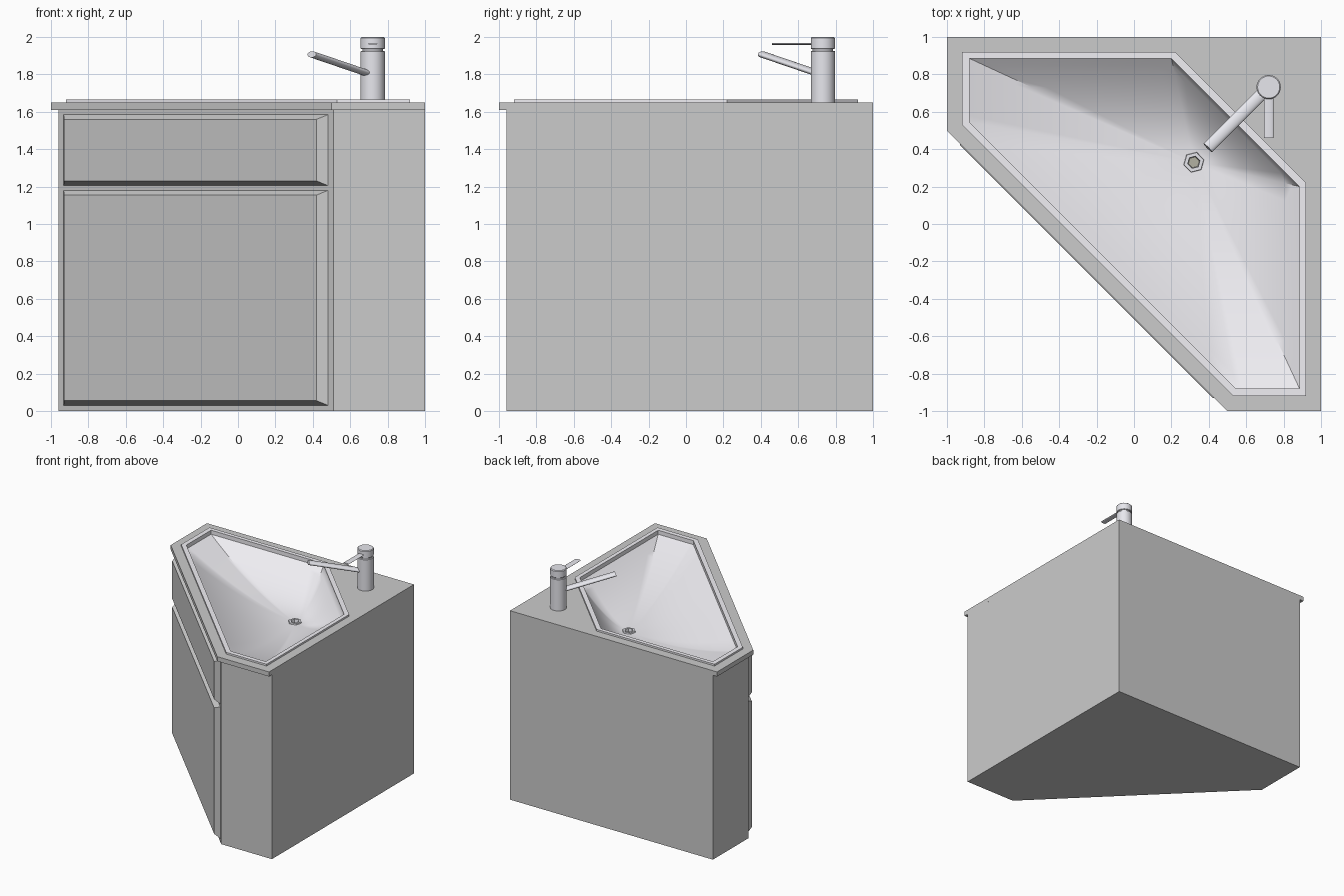
import bpy, bmesh, math
from mathutils import Vector, Matrix

if "Cube" in bpy.data.objects:
    bpy.data.objects.remove(bpy.data.objects["Cube"])


def finish(name, bm, mat=None, smooth=None):
    me = bpy.data.meshes.new(name)
    bm.to_mesh(me)
    bm.free()
    ob = bpy.data.objects.new(name, me)
    bpy.context.collection.objects.link(ob)
    if mat:
        me.materials.append(mat)
    if smooth:
        bpy.ops.object.select_all(action='DESELECT')
        ob.select_set(True)
        bpy.context.view_layer.objects.active = ob
        bpy.ops.object.shade_smooth_by_angle(angle=math.radians(smooth))
    return ob


def loft(name, rings, cap_start=False, cap_end=False, closed=False, face_up=False, **kw):
    """Skin a list of equal-length point rings."""
    bm = bmesh.new()
    vs = [[bm.verts.new(p) for p in r] for r in rings]
    n = len(vs[0])
    pairs = list(zip(vs, vs[1:])) + ([(vs[-1], vs[0])] if closed else [])
    for a, b in pairs:
        for i in range(n):
            j = (i + 1) % n
            bm.faces.new((a[i], a[j], b[j], b[i]))
    if cap_start:
        bm.faces.new(vs[0][::-1])
    if cap_end:
        bm.faces.new(vs[-1])
    bmesh.ops.recalc_face_normals(bm, faces=bm.faces[:])
    bm.normal_update()
    if face_up and sum(f.normal.z * f.calc_area() for f in bm.faces) < 0:
        bmesh.ops.reverse_faces(bm, faces=bm.faces[:])
    return finish(name, bm, **kw)


def flat(poly, z):
    return [(x, y, z) for x, y in poly]


def circle(c, r, z, n, turn=0):
    return [(c[0] + r * math.cos(2 * math.pi * i / n + turn),
             c[1] + r * math.sin(2 * math.pi * i / n + turn), z) for i in range(n)]


def rod(name, a, b, w, h, mat):
    """Flattened round bar between two points."""
    a, b = Vector(a), Vector(b)
    d = b - a
    m = (Matrix.Translation((a + b) / 2) @ d.to_track_quat('Z', 'Y').to_matrix().to_4x4()
         @ Matrix.Diagonal((w / 2, h / 2, d.length, 1)))
    bm = bmesh.new()
    bmesh.ops.create_cone(bm, cap_ends=True, segments=24, radius1=1, radius2=1, depth=1, matrix=m)
    return finish(name, bm, mat, 35)


def material(name, col):
    m = bpy.data.materials.new(name)
    m.diffuse_color = (*col, 1)
    m.use_nodes = True
    m.node_tree.nodes["Principled BSDF"].inputs["Base Color"].default_value = m.diffuse_color
    return m


ceramic = material("ceramic", (0.88, 0.87, 0.91))
chrome = material("chrome", (0.80, 0.80, 0.85))
brass = material("drain_metal", (0.45, 0.44, 0.36))

# Cabinet body, open under the countertop
body = [(-0.96, 1), (1, 1), (1, -0.96), (0.51, -0.96), (-0.96, 0.51)]
loft("cabinet", [flat(body, 0), flat(body, 1.61)], cap_start=True)

# Countertop with basin cut-out
top = [(-1, 1), (0.3, 1), (1, 1), (1, 0.3), (1, -1), (0.5, -1), (-1, 0.5)]
hole = [(-.9, .9), (.21, .9), (.555, .555), (.9, .21), (.9, -.9), (.53, -.9), (-.9, .53)]
loft("countertop", [flat(top, 1.61), flat(top, 1.65), flat(hole, 1.65), flat(hole, 1.61)], closed=True)


# Chamfered fronts on the diagonal face
def front_panel(name, z0, z1):
    s = math.sqrt(0.5)

    def rect(half, a, b, n):
        return [(-0.225 + s * (u - n), -0.225 - s * (u + n), z)
                for u, z in ((-half, a), (half, a), (half, b), (-half, b))]
    loft(name, [rect(1.0, z0, z1, 0), rect(0.955, z0 + .025, z1 - .025, 0.042)], cap_end=True)


front_panel("drawer_front", 1.205, 1.585)
front_panel("door_front", 0.03, 1.18)


# Basin: raised rim, short wall, then a curved bowl down to the drain
def sampled(poly, k=10):
    return [Vector(p).lerp(Vector(q), i / k)
            for p, q in zip(poly, poly[1:] + poly[:1]) for i in range(k)]


DRAIN = Vector((0.32, 0.33))
outer = sampled([(-.92, .92), (.22, .92), (.92, .22), (.92, -.92), (.53, -.92), (-.92, .53)])
inner = sampled([(-.88, .885), (.2, .885), (.885, .2), (.885, -.88), (.545, -.88), (-.88, .545)])
rings = [flat(outer, 1.65), flat(outer, 1.665), flat(inner, 1.665)]
STEPS = 14
for i in range(STEPS + 1):
    t = i / STEPS
    z = 1.63 - 0.235 * (1 - (1 - t) ** 1.8)
    rings.append(flat([p.lerp(DRAIN + (p - DRAIN).normalized() * 0.04, t) for p in inner], z))
loft("basin", rings, face_up=True, mat=ceramic, smooth=35)

# Hexagonal drain
loft("drain_ring", [circle(DRAIN, r, z, 6, 0.25) for r, z in
                    ((.057, 1.393), (.054, 1.406), (.034, 1.406), (.03, 1.375))],
     face_up=True, mat=chrome)
loft("drain_plug", [circle(DRAIN, .032, 1.37, 6, 0.25), circle(DRAIN, .03, 1.38, 6, 0.25)],
     cap_end=True, mat=brass)

# Tap: body, neck and cap turned as one profile, plus spout and lever
TAP = (0.72, 0.732)
profile = [(.065, 1.65), (.065, 1.922), (.062, 1.925), (.055, 1.925), (.055, 1.936),
           (.062, 1.936), (.065, 1.939), (.065, 1.994), (.059, 2.0)]
loft("tap_body", [circle(TAP, r, z, 32) for r, z in profile],
     cap_start=True, cap_end=True, mat=chrome, smooth=35)
rod("tap_spout", (0.70, 0.712, 1.803), (0.395, 0.407, 1.907), 0.066, 0.034, chrome)
rod("tap_lever", (0.72, 0.70, 1.963), (0.72, 0.46, 1.963), 0.05, 0.012, chrome)
